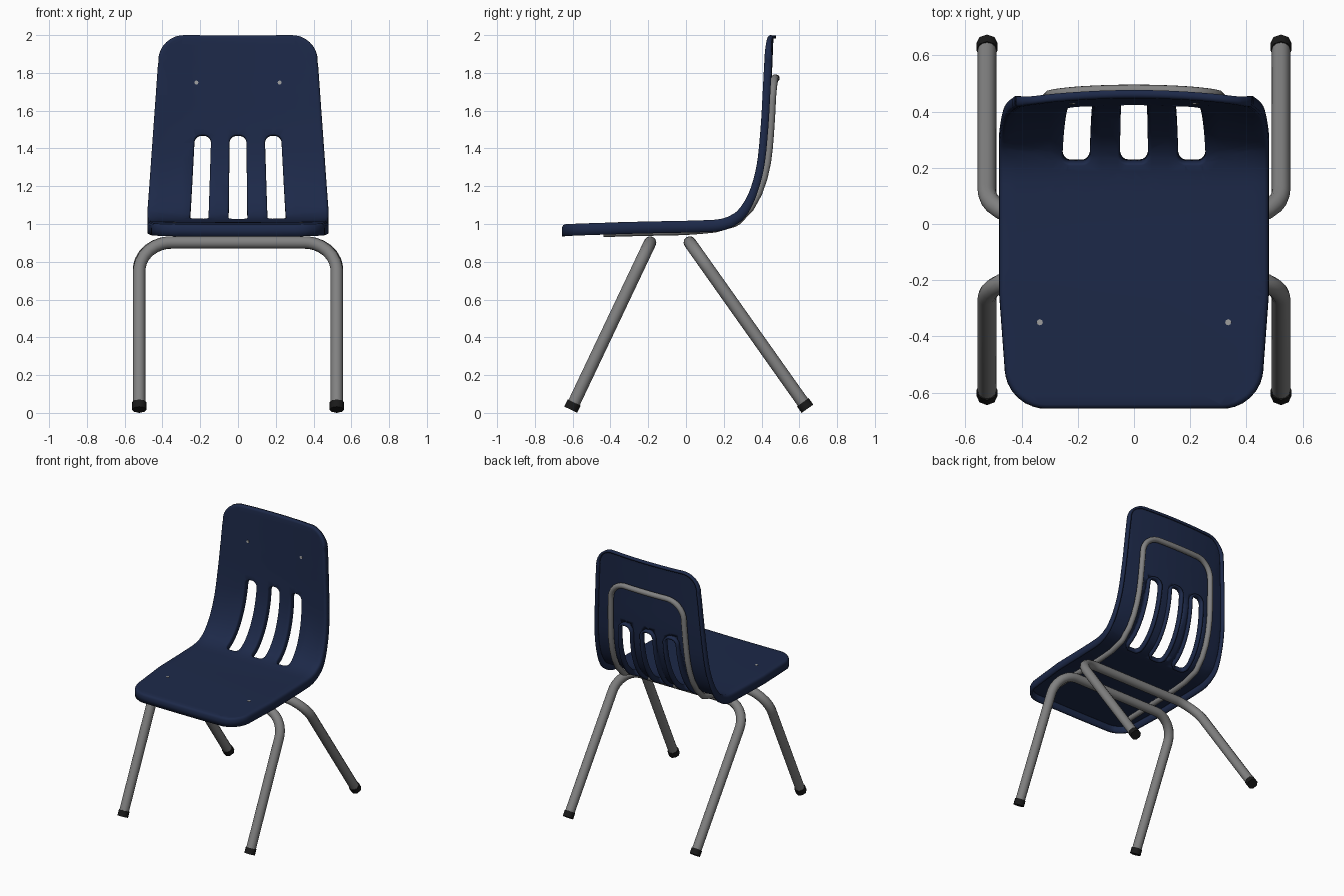
import bpy, bmesh, math
from mathutils import Vector

cube = bpy.data.objects.get("Cube")
if cube:
    bpy.data.objects.remove(cube, do_unlink=True)


def material(name, rgb, rough):
    m = bpy.data.materials.new(name)
    m.use_nodes = True
    m.diffuse_color = (*rgb, 1)
    bsdf = m.node_tree.nodes["Principled BSDF"]
    bsdf.inputs["Base Color"].default_value = (*rgb, 1)
    bsdf.inputs["Roughness"].default_value = rough
    return m


NAVY = material("navy plastic", (0.012, 0.022, 0.066), 0.6)
STEEL = material("grey steel", (0.22, 0.22, 0.22), 0.5)
BLACK = material("black rubber", (0.01, 0.01, 0.01), 0.7)
SCREW = material("screw metal", (0.35, 0.35, 0.35), 0.5)


def add(name, mesh, mat, angle=40):
    ob = bpy.data.objects.new(name, mesh)
    bpy.context.collection.objects.link(ob)
    mesh.materials.clear()
    mesh.materials.append(mat)
    bpy.ops.object.select_all(action='DESELECT')
    ob.select_set(True)
    bpy.context.view_layer.objects.active = ob
    bpy.ops.object.shade_smooth_by_angle(angle=math.radians(angle))
    return ob


def smooth(t, a, b):
    t = min(1, max(0, (t - a) / (b - a)))
    return t * t * (3 - 2 * t)


def fillet(points, closed=False, steps=8):
    """Polyline with rounded corners; each point is (position, radius)."""
    out, n = [], len(points)
    for i, (p, r) in enumerate(points):
        p = Vector(p).to_3d()
        if r == 0 or (not closed and i in (0, n - 1)):
            out.append(p)
            continue
        a = (Vector(points[i - 1][0]).to_3d() - p).normalized()
        b = (Vector(points[(i + 1) % n][0]).to_3d() - p).normalized()
        half = a.angle(b) / 2
        c = p + (a + b).normalized() * (r / math.sin(half))
        ta, tb = p + a * (r / math.tan(half)) - c, p + b * (r / math.tan(half)) - c
        out += [c + ta.lerp(tb, k / steps).normalized() * r for k in range(steps + 1)]
    return out


# Side profile of the shell: distance along it, y, z
PROFILE = [(0, -.65, 1.0), (.4, -.25, 1.012), (.755, .1, 1.02), (.855, .2, 1.03),
           (.933, .27, 1.068), (1.045, .33, 1.16), (1.19, .37, 1.3),
           (1.391, .39, 1.5), (1.59, .40, 1.7), (1.875, .412, 1.985)]


def slope(i):
    a, b = PROFILE[max(i - 1, 0)], PROFILE[min(i + 1, len(PROFILE) - 1)]
    return Vector((b[1] - a[1], b[2] - a[2])) / (b[0] - a[0])


def profile(s):
    first, last = PROFILE[0], PROFILE[-1]
    for p, i in ((first, 0), (last, len(PROFILE) - 1)):
        if (i == 0 and s <= p[0]) or (i and s >= p[0]):
            return Vector(p[1:]) + slope(i) * (s - p[0])
    i = max(k for k, p in enumerate(PROFILE) if p[0] <= s)
    a, b = PROFILE[i], PROFILE[i + 1]
    h = b[0] - a[0]
    t = (s - a[0]) / h
    w = t * t * (3 - 2 * t)
    return (Vector(a[1:]) * (1 - w) + Vector(b[1:]) * w
            + slope(i) * h * t * (1 - t) ** 2 - slope(i + 1) * h * t * t * (1 - t))


def normal(s):
    d = (profile(s + .01) - profile(s - .01)).normalized()
    return Vector((0, -d.y, d.x))


def place(x, s, n):
    """Map flat shell coordinates (across, along, off the surface) to space."""
    p = profile(s)
    bow = (.004 + .031 * smooth(s, .8, 1.3)) * (1 - (x / .46) ** 2)
    return Vector((x, p.x, p.y)) + normal(s) * (n - bow)


# Shell: flat outline with three slots, gridded, rimmed, then bent
right = [((.435, .008), .13), ((.464, .4), .4), ((.464, .95), .4), ((.398, 1.875), .12)]
outline = right + [((-x, s), r) for (x, s), r in reversed(right)]
mid_slot = [((-.058, .862), .035), ((.058, .862), .035), ((.052, 1.37), .045), ((-.052, 1.37), .045)]
side_slot = [((.15, .862), .035), ((.264, .862), .035), ((.236, 1.37), .045), ((.134, 1.37), .045)]
mirror_slot = [((-x, s), r) for (x, s), r in reversed(side_slot)]

bm = bmesh.new()
for loop in (outline, mid_slot, side_slot, mirror_slot):
    vs = [bm.verts.new(p) for p in fillet(loop, closed=True)]
    for a, b in zip(vs, vs[1:] + vs[:1]):
        bm.edges.new((a, b))
bmesh.ops.triangle_fill(bm, use_beauty=True, use_dissolve=False, edges=bm.edges[:], normal=(0, 0, 1))
cuts = [((0, .04 * k, 0), (0, 1, 0)) for k in range(1, 47)]
cuts += [((.06 * k + .003, 0, 0), (1, 0, 0)) for k in range(-7, 8)]
for co, no in cuts:
    bmesh.ops.bisect_plane(bm, geom=bm.verts[:] + bm.edges[:] + bm.faces[:], dist=1e-5,
                           plane_co=co, plane_no=no)
bmesh.ops.remove_doubles(bm, verts=bm.verts[:], dist=.002)
for f in bm.faces:
    f.normal_update()
    if f.normal.z < 0:
        f.normal_flip()

# Rolled rim round the outside and round every slot
border = [(l.vert, l.link_loop_next.vert) for e in bm.edges if e.is_boundary for l in e.link_loops]
outward = {}
for a, b in border:
    d = (b.co - a.co).normalized()
    for v in (a, b):
        outward[v] = outward.get(v, Vector()) + Vector((d.y, -d.x, 0))
base = {v: v.co.copy() for v in outward}
row = {v: v for v in outward}
for out, drop in ((.55, .06), (.9, .22), (1, .45), (1, 1)):
    new = {}
    for v, d in outward.items():
        x, s = base[v].x, base[v].y
        slot = abs(x) < .28 and .85 < s < 1.38
        depth = .04 if slot else .063 - .02 * smooth(s, .8, 1.1) - .014 * smooth(s, 1.75, 1.87)
        width = .008 if slot else .016
        new[v] = bm.verts.new(base[v] + d.normalized() * width * out - Vector((0, 0, depth * drop)))
    for a, b in border:
        bm.faces.new((row[b], row[a], new[a], new[b]))
    row = new
for v in bm.verts:
    v.co = place(*v.co)
mesh = bpy.data.meshes.new("seat_shell")
bm.to_mesh(mesh)
bm.free()
shell = add("seat_shell", mesh, NAVY, 50)
solid = shell.modifiers.new("thickness", 'SOLIDIFY')
solid.thickness = .016
solid.offset = -1


def tube(name, points, radius, mat, resolution=4):
    cu = bpy.data.curves.new(name, 'CURVE')
    cu.dimensions = '3D'
    cu.bevel_depth = radius
    cu.bevel_resolution = resolution
    cu.use_fill_caps = True
    sp = cu.splines.new('POLY')
    sp.points.add(len(points) - 1)
    for q, p in zip(sp.points, points):
        q.co = (*p, 1)
    temp = bpy.data.objects.new(name, cu)
    bpy.context.collection.objects.link(temp)
    me = bpy.data.meshes.new_from_object(temp.evaluated_get(bpy.context.evaluated_depsgraph_get()))
    bpy.data.objects.remove(temp, do_unlink=True)
    return add(name, me, mat, 50)


# Leg arches with rubber feet
for name, foot, top in (("front", (-.61, .017), (-.19, .902)), ("rear", (.643, .022), (.02, .902))):
    arch = [((sx * .523, *p), r) for sx, p, r in
            ((-1, foot, 0), (-1, top, .17), (1, top, .17), (1, foot, 0))]
    path = fillet(arch)
    up = (path[1] - path[0]).normalized()
    path[0] += up * .01
    path[-1] += up * .01
    tube(name + "_leg_arch", path, .033, STEEL)
    for side, sx in (("left", 1), ("right", -1)):
        start = Vector((sx * .523, *foot))
        tube(f"{name}_{side}_foot", [start, start + up * .042], .038, BLACK, 2)

# Thin support hoop hugging the back and underside of the shell
hoop = fillet([((.335, .21), 0), ((.33, .9), .5), ((.295, 1.665), .13),
               ((-.295, 1.665), .13), ((-.33, .9), .5), ((-.335, .21), 0)])
dense = [a.lerp(b, k / 8) for a, b in zip(hoop, hoop[1:])
         for k in range(8) if k == 0 or (b - a).length > .1]
dense.append(hoop[-1])
tube("support_hoop", [place(p.x, p.y, -.054 + .016 * smooth(p.y, .6, 1)) for p in dense], .02, STEEL)

# Screw heads on the seat and the backrest
for part, x, s in (("seat", .335, .3), ("back", .22, 1.64)):
    for side, sx in (("left", 1), ("right", -1)):
        tube(f"{part}_{side}_screw", [place(sx * x, s, -.004), place(sx * x, s, .003)], .011, SCREW, 2)
